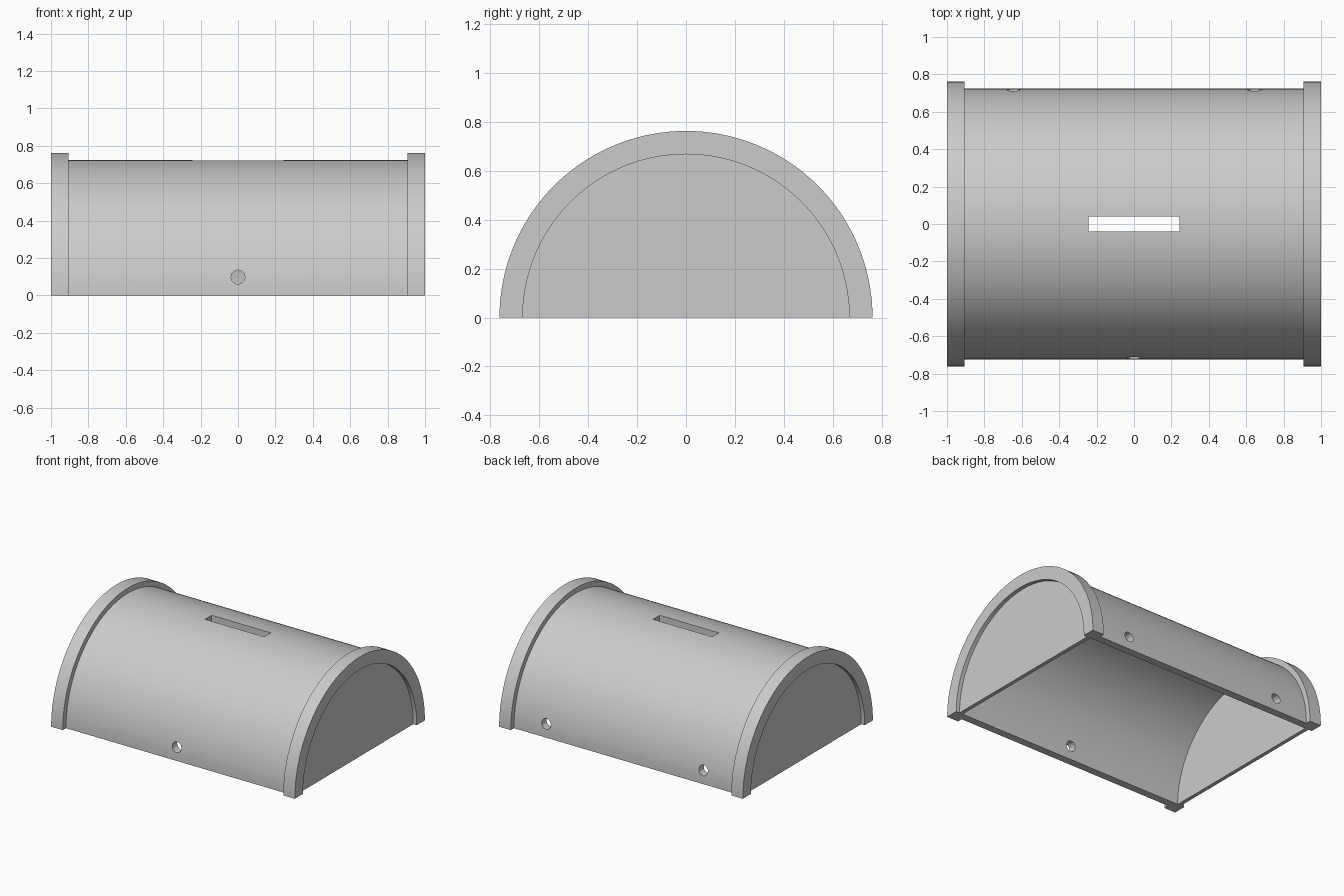
import bpy
import bmesh
import math
from mathutils import Matrix, Vector

cube = bpy.data.objects.get("Cube")
if cube:
    bpy.data.objects.remove(cube, do_unlink=True)

RIM_R, SHELL_R, INNER_R = 0.762, 0.724, 0.667
END, RIM_X, WALL_OUT, WALL_IN = 1.0, 0.905, 0.971, 0.943
HOLE_R, HOLE_Z = 0.038, 0.098

grey = bpy.data.materials.new("light_grey")
grey.use_nodes = True
colour = (0.6, 0.6, 0.6, 1)
grey.diffuse_color = colour
grey.node_tree.nodes["Principled BSDF"].inputs["Base Color"].default_value = colour


def make_object(name, bm):
    bmesh.ops.recalc_face_normals(bm, faces=bm.faces)
    mesh = bpy.data.meshes.new(name)
    bm.to_mesh(mesh)
    bm.free()
    mesh.materials.append(grey)
    obj = bpy.data.objects.new(name, mesh)
    bpy.context.collection.objects.link(obj)
    return obj


def half_turn_body(name, half_profile, steps=72):
    """Spin a mirrored (x, radius) outline half a turn about the x axis."""
    outline = half_profile + [(-x, r) for x, r in reversed(half_profile)]
    bm = bmesh.new()
    verts = [bm.verts.new((x, r, 0)) for x, r in outline]
    start = bm.faces.new(verts)
    # keep the starting face as one flat foot, the spun copy is the other
    bmesh.ops.spin(bm, geom=[start], cent=(0, 0, 0), axis=(1, 0, 0),
                   angle=math.pi, steps=steps, use_duplicate=False)
    if not any(len(f.verts) == len(outline) and
               all(v.co.y > -0.001 for v in f.verts) for f in bm.faces):
        bm.faces.new(verts)
    bmesh.ops.remove_doubles(bm, verts=bm.verts, dist=0.0001)
    return make_object(name, bm)


def hole_cutter(x, y):
    bm = bmesh.new()
    place = Matrix.Translation((x, y, HOLE_Z)) @ Matrix.Rotation(math.pi / 2, 4, 'X')
    bmesh.ops.create_cone(bm, cap_ends=True, segments=12, radius1=HOLE_R,
                          radius2=HOLE_R, depth=0.4, matrix=place)
    return make_object("hole_cutter", bm)


def slot_cutter():
    bm = bmesh.new()
    place = Matrix.Translation((0, 0, 0.7)) @ Matrix.Diagonal(Vector((0.486, 0.078, 0.4, 1)))
    bmesh.ops.create_cube(bm, size=1, matrix=place)
    return make_object("slot_cutter", bm)


# Arched shell with raised end rims and thin recessed end walls, open below
housing = half_turn_body("arched_housing", [
    (RIM_X, SHELL_R), (RIM_X, RIM_R), (END, RIM_R), (END, INNER_R),
    (WALL_OUT, INNER_R), (WALL_OUT, 0), (WALL_IN, 0), (WALL_IN, INNER_R)])

# Top slot, one front hole and two back holes
cutters = [slot_cutter(), hole_cutter(0, -0.7),
           hole_cutter(-0.645, 0.7), hole_cutter(0.645, 0.7)]
bpy.ops.object.select_all(action='DESELECT')
housing.select_set(True)
bpy.context.view_layer.objects.active = housing
for cutter in cutters:
    cutter.hide_render = True
    mod = housing.modifiers.new("cut", 'BOOLEAN')
    mod.operation = 'DIFFERENCE'
    mod.solver = 'EXACT'
    mod.object = cutter
    bpy.ops.object.modifier_apply(modifier=mod.name)
    bpy.data.objects.remove(cutter, do_unlink=True)

bpy.ops.object.shade_smooth_by_angle(angle=math.radians(25))
